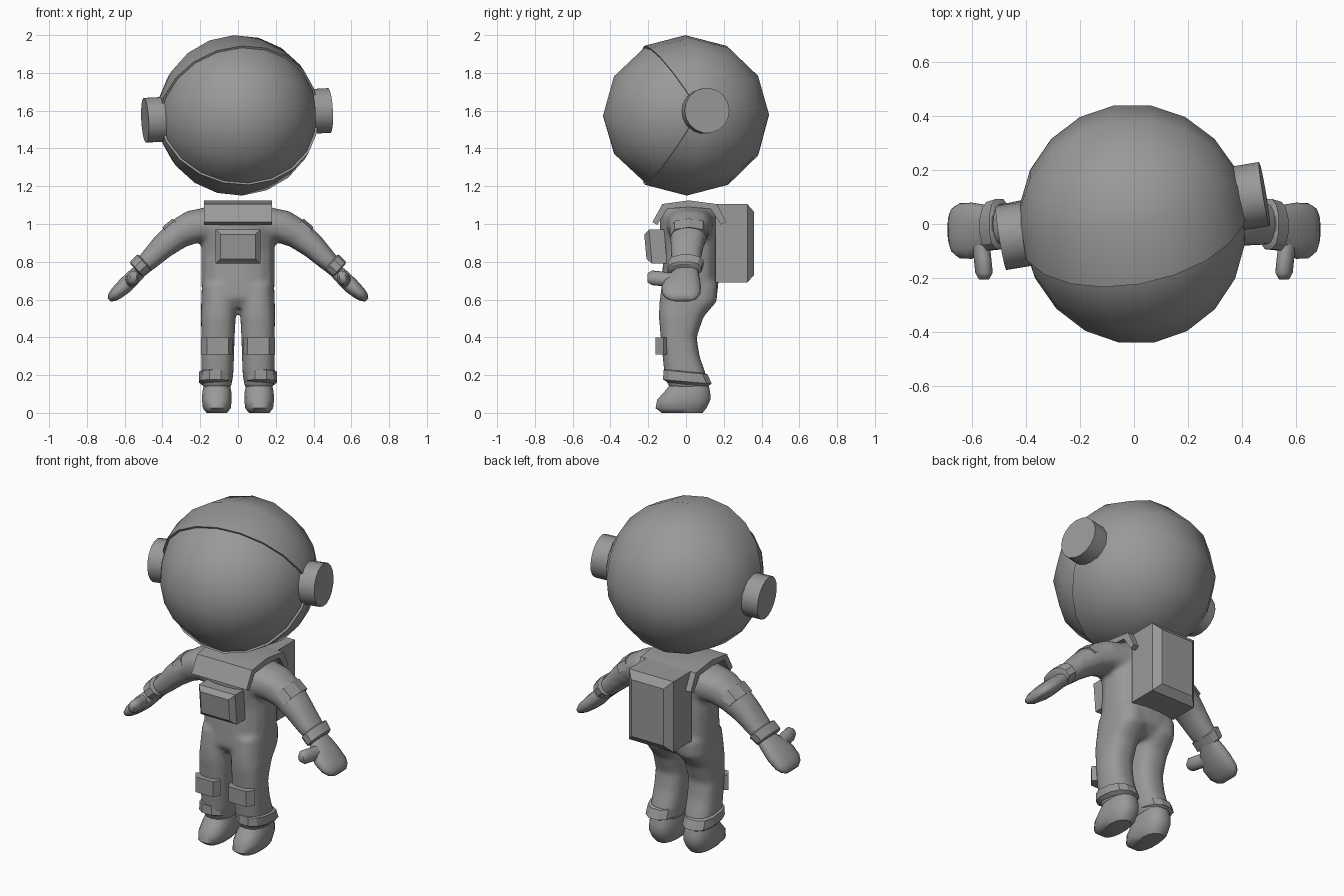
import bpy, bmesh, math
from mathutils import Matrix, Vector

if "Cube" in bpy.data.objects:
    bpy.data.objects.remove(bpy.data.objects["Cube"])

grey = bpy.data.materials.new("suit_grey")
grey.diffuse_color = (0.32, 0.32, 0.32, 1)
grey.use_nodes = True
grey.node_tree.nodes["Principled BSDF"].inputs["Base Color"].default_value = grey.diffuse_color


def skin(bm, rings):
    """Bridge a list of equal point rings into a closed, capped solid."""
    loops = [[bm.verts.new(p) for p in ring] for ring in rings]
    n = len(loops[0])
    for a, b in zip(loops, loops[1:]):
        for i in range(n):
            j = (i + 1) % n
            bm.faces.new((a[i], a[j], b[j], b[i]))
    bm.faces.new(loops[0][::-1])
    bm.faces.new(loops[-1])


def oval(c, u, v, n=16, e=0.85):
    """Rounded-box ring around c spanned by half-axes u and v."""
    c, u, v = Vector(c), Vector(u), Vector(v)
    pts = []
    for i in range(n):
        t = 2 * math.pi * (i + 0.5) / n
        co, si = math.cos(t), math.sin(t)
        pts.append(c + u * math.copysign(abs(co) ** e, co)
                   + v * math.copysign(abs(si) ** e, si))
    return pts


def level(z, cx, yf, yb, rx, n=16, tilt=0.0, e=0.8):
    """Horizontal ring from front yf to back yb."""
    return oval((cx, (yf + yb) / 2, z), (rx, 0, 0), (0, (yb - yf) / 2, tilt), n, e)


def limb(x, z, rn, ry, cy, deg, s=1, n=14):
    """Ring across an arm that drops at deg below horizontal."""
    a = math.radians(deg)
    return oval((s * x, cy, z), (s * rn * math.sin(a), 0, rn * math.cos(a)), (0, ry, 0), n)


def finish(name, bm, angle=35, mirror=False):
    bmesh.ops.recalc_face_normals(bm, faces=bm.faces)
    me = bpy.data.meshes.new(name)
    bm.to_mesh(me)
    bm.free()
    me.materials.append(grey)
    ob = bpy.data.objects.new(name, me)
    bpy.context.collection.objects.link(ob)
    bpy.ops.object.select_all(action='DESELECT')
    ob.select_set(True)
    bpy.context.view_layer.objects.active = ob
    bpy.ops.object.shade_smooth_by_angle(angle=math.radians(angle))
    if mirror:
        ob.modifiers.new("mirror", 'MIRROR')
    return ob


def part(name, rings, angle=35, mirror=False):
    bm = bmesh.new()
    skin(bm, rings)
    return finish(name, bm, angle, mirror)


def panel_box(name, hw, z0, z1, ys, inset, lean=0.0):
    """Box stacked along y whose last face is chamfered inwards."""
    rings = []
    for k, y in enumerate(ys):
        i = inset if k == len(ys) - 1 else 0
        rings.append([(x, y + lean * (z - z0), z) for x, z in
                      ((-hw + i, z0 + i), (hw - i, z0 + i), (hw - i, z1 - i), (-hw + i, z1 - i))])
    return part(name, rings, 20)


# Suit body: torso, legs and sleeves fused into one soft skin
bm = bmesh.new()
skin(bm, [level(*r) for r in (
    (.56, 0, -.10, .11, .14), (.61, 0, -.135, .165, .19), (.70, 0, -.13, .175, .197),
    (.85, 0, -.12, .175, .197), (.97, 0, -.14, .175, .19), (1.05, 0, -.14, .175, .185),
    (1.10, 0, -.11, .14, .16))])
for s in (-1, 1):
    skin(bm, [level(z, s * cx, yf, yb, rx) for z, cx, yf, yb, rx in (
        (.68, .10, -.13, .17, .092), (.59, .101, -.142, .165, .095),
        (.51, .104, -.145, .095, .093), (.40, .106, -.135, .057, .089),
        (.30, .108, -.125, .073, .088), (.20, .110, -.115, .108, .086),
        (.13, .112, -.09, .11, .075))])
    skin(bm, [limb(*r, s=s) for r in (
        (.12, 1.0, .098, .13, .02, 5), (.24, .985, .09, .115, .02, 20),
        (.32, .945, .08, .10, .015, 35), (.40, .88, .067, .088, .005, 40),
        (.47, .81, .055, .08, 0, 42), (.53, .755, .045, .07, 0, 42))])
body = finish("suit_body", bm)
remesh = body.modifiers.new("fuse", 'REMESH')
remesh.mode = 'VOXEL'
remesh.voxel_size = 0.014
remesh.use_smooth_shade = True
soft = body.modifiers.new("soften", 'SMOOTH')
soft.factor = 0.5
soft.iterations = 6

# Boots and ankle cuffs
part("boot", [level(*r) for r in (
    (0, .112, -.13, .09, .055), (.025, .112, -.163, .11, .075), (.07, .112, -.155, .132, .08),
    (.11, .112, -.118, .13, .078), (.15, .112, -.085, .12, .07), (.18, .112, -.07, .11, .06))],
    50, True)
part("ankle_cuff", [level(z, .12, yf, yb, rx, 12, -.012) for z, yf, yb, rx in (
    (.15, -.10, .11, .07), (.165, -.125, .14, .09), (.215, -.122, .118, .088),
    (.222, -.10, .10, .07))], 25, True)

# Knee pads bent around the shins
knee = ((.03, -.12), (.05, -.162), (.165, -.162), (.195, -.12), (.16, -.09), (.06, -.09))
part("knee_pad", [[(x, y, z) for x, y in knee] for z in (.31, .40)], 20, True)

# Gloves: mitten, thumb and wrist cuff
part("mitten", [limb(*r) for r in (
    (.52, .75, .038, .065, 0, 42), (.56, .712, .042, .088, -.015, 42),
    (.60, .672, .043, .104, -.025, 42), (.645, .632, .036, .102, -.025, 42),
    (.668, .612, .027, .085, -.023, 42), (.682, .598, .012, .055, -.02, 42))], 60, True)
part("thumb", [oval((x, y, z), (.8 * r, 0, -.5 * r), (.3 * r, 0, .9 * r), 10, 1) for x, y, z, r in (
    (.57, -.06, .70, .04), (.56, -.13, .71, .038), (.555, -.18, .715, .038),
    (.555, -.205, .715, .022))], 60, True)
part("wrist_cuff", [limb(*r, n=12) for r in (
    (.492, .80, .05, .08, 0, 42), (.497, .795, .059, .096, 0, 42),
    (.535, .76, .055, .092, -.008, 42), (.54, .755, .045, .078, -.008, 42))], 30, True)

# Upper-arm plates folded over the sleeves
d, up = Vector((.76, 0, -.65)), Vector((.65, 0, .76))
fold = ((-.085, -.035), (-.06, .012), (.015, .028), (.09, .012), (.115, -.035), (.015, -.03))
part("arm_plate", [[Vector((.355, y, .985)) + up * h + d * t for y, h in fold]
                   for t in (-.035, .035)], 20, True)

# Collar yoke draped over the shoulders
drape = ((-.178, 1.01), (-.125, 1.106), (.015, 1.125), (.165, 1.105), (.212, 1.01),
         (.185, .997), (.13, 1.08), (.015, 1.09), (-.10, 1.08), (-.152, .995))
part("collar_yoke", [[(x, y, z) for y, z in drape] for x in (-.18, .18)], 20)

# Chest control box and life-support backpack
panel_box("chest_box", .118, .79, .97, (-.10, -.18, -.207), .026, -.09)
panel_box("backpack", .145, .69, 1.105, (.155, .325, .36), .04)

# Helmet: turned a little to one side
pose = (Matrix.Translation((0, 0, 1.575)) @ Matrix.Rotation(math.radians(9.5), 4, 'Z')
        @ Matrix.Rotation(math.radians(-3), 4, 'Y'))


def ball(size):
    b = bmesh.new()
    bmesh.ops.create_uvsphere(b, u_segments=12, v_segments=10, radius=1,
                              matrix=Matrix.Diagonal((*size, 1)) @ Matrix.Rotation(math.pi / 2, 4, 'Y'))
    return b


bm = ball((.415, .445, .412))
bm.transform(pose)
finish("visor", bm, 45)

# Outer shell with the front third cut away and flat rim faces
bm = ball((.428, .445, .425))
front = []
for f in bm.faces:
    c = f.calc_center_median()
    if c.y < 0 and abs(c.z / .425) < -c.y / .445 * math.tan(math.radians(60)):
        front.append(f)
bmesh.ops.delete(bm, geom=front, context='FACES')
rim = {v for e in bm.edges if e.is_boundary for v in e.verts}
for s in (-1, 1):
    side = sorted((v for v in rim if s * v.co.z > -1e-4), key=lambda v: v.co.x)
    bm.faces.new(side)
bm.transform(pose)
finish("helmet_shell", bm, 45)

# Ear discs
bm = bmesh.new()
for s in (-1, 1):
    bmesh.ops.create_cone(bm, cap_ends=True, segments=18, radius1=.12, radius2=.12, depth=.13,
                          matrix=Matrix.Translation((s * .43, .03, 0))
                          @ Matrix.Rotation(math.pi / 2, 4, 'Y'))
bm.transform(pose)
finish("ear_discs", bm)
